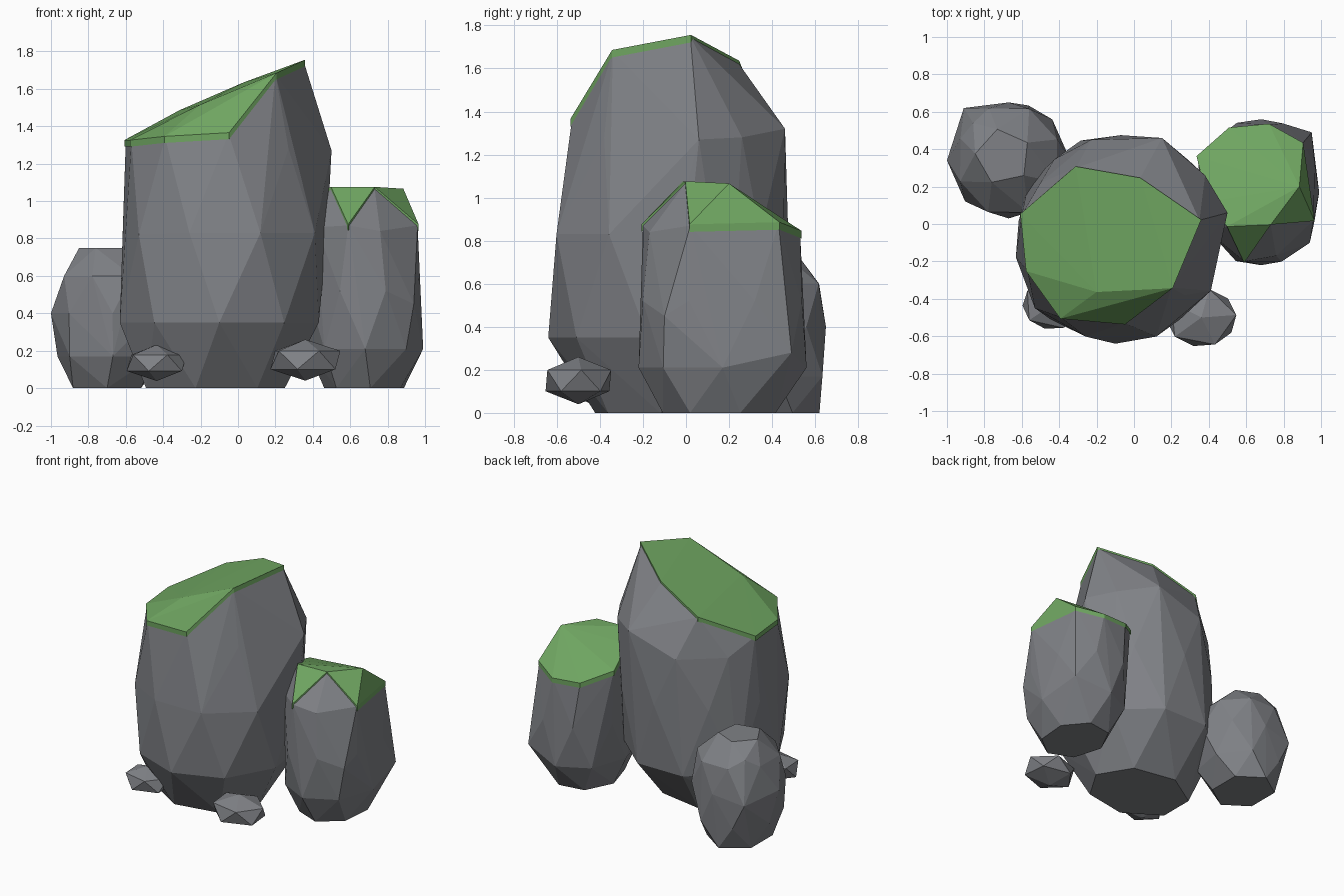
import bpy, bmesh
from math import sin, cos, radians
from mathutils import Vector

if "Cube" in bpy.data.objects:
    bpy.data.objects.remove(bpy.data.objects["Cube"])


def material(name, color):
    mat = bpy.data.materials.new(name)
    mat.diffuse_color = (*color, 1)
    mat.use_nodes = True
    mat.node_tree.nodes["Principled BSDF"].inputs["Base Color"].default_value = mat.diffuse_color
    return mat


moss_mat = material("moss_green", (0.16, 0.38, 0.12))
stone_mat = material("stone_grey", (0.215, 0.222, 0.24))


def add_object(name, bm, mat):
    mesh = bpy.data.meshes.new(name)
    bm.to_mesh(mesh)
    bm.free()
    mesh.materials.append(mat)
    obj = bpy.data.objects.new(name, mesh)
    bpy.context.collection.objects.link(obj)
    return obj


def ring(z, cx, cy, rx, ry, n, phase):
    return [(cx + rx * cos(radians(phase + 360 * i / n)),
             cy + ry * sin(radians(phase + 360 * i / n)), z) for i in range(n)]


def moss_cap(name, hull, moss_points):
    """Copy of the hull faces spanned by moss_points, with a short hanging rim."""
    cap = hull.copy()
    moss = [Vector(p) for p in moss_points]
    others = [f for f in cap.faces if f.normal.z < 0.1 or not all(
        any((v.co - m).length < 1e-4 for m in moss) for v in f.verts)]
    bmesh.ops.delete(cap, geom=others, context='FACES')
    centre = sum(moss, Vector()) / len(moss)
    for v in cap.verts:
        v.co.x += 0.018 * (v.co.x - centre.x)
        v.co.y += 0.018 * (v.co.y - centre.y)
        v.co.z += 0.006
    rim = [e for e in cap.edges if e.is_boundary]
    out = bmesh.ops.extrude_edge_only(cap, edges=rim)["geom"]
    for v in out:
        if isinstance(v, bmesh.types.BMVert):
            v.co.z -= 0.035
    bmesh.ops.recalc_face_normals(cap, faces=cap.faces[:])
    add_object(name, cap, moss_mat)


def rock(name, points, moss_points=()):
    """Faceted convex boulder, optionally with a moss cap."""
    bm = bmesh.new()
    for p in list(points) + list(moss_points):
        bm.verts.new(p)
    bmesh.ops.convex_hull(bm, input=bm.verts[:])
    loose = [v for v in bm.verts if not v.link_faces]
    bmesh.ops.delete(bm, geom=loose, context='VERTS')
    bmesh.ops.recalc_face_normals(bm, faces=bm.faces[:])
    if moss_points:
        moss_cap(name + "_moss", bm, moss_points)
    add_object(name, bm, stone_mat)


# Tall main rock with slanted mossy top
rock("main_rock",
     ring(0, -.14, -.12, .39, .31, 7, 0)
     + ring(.35, -.10, -.08, .54, .56, 9, 30)
     + ring(.83, -.07, -.08, .555, .555, 9, 10)
     + [(.50, .06, 1.27), (.27, -.38, 1.28), (.38, .26, 1.28), (-.53, -.45, .82),
        (.15, .46, 1.32), (-.23, .45, 1.20), (-.50, .22, 1.20)],
     [(-.60, .05, 1.32), (-.31, .30, 1.48), (.03, .24, 1.63), (.35, .02, 1.75),
      (.20, -.34, 1.68), (-.05, -.53, 1.36), (-.39, -.50, 1.34),
      (-.57, -.25, 1.32), (-.20, -.36, 1.51)])

# Medium right rock with jagged moss cap
rock("right_rock",
     ring(0, .68, .16, .22, .27, 7, 20)
     + ring(.21, .68, .17, .31, .39, 8, 0)
     + ring(.52, .67, .17, .32, .40, 8, 22)
     + [(.76, -.17, .84), (.42, -.06, .86), (.95, .49, .28), (.94, -.10, .45)],
     [(.50, -.01, 1.07), (.73, 0, 1.07), (.88, .20, 1.06), (.59, -.20, .87),
      (.96, .02, .87), (.90, .43, .88), (.72, .53, .84), (.51, .51, .85),
      (.34, .36, .93), (.40, .12, 1.02)])

# Small bare left rock
rock("left_rock",
     ring(0, -.70, .37, .21, .25, 6, 30)
     + ring(.17, -.68, .345, .29, .315, 7, 15)
     + ring(.40, -.67, .34, .33, .31, 8, 0)
     + ring(.60, -.67, .34, .28, .30, 8, 22)
     + ring(.75, -.70, .36, .15, .15, 5, 30)
     + [(-.91, .62, .36), (-.86, .54, .66)])

# Pebbles at the foot
for name, loc, size, turn in (("right_pebble", (.36, -.50, .15), (.21, .175, .11), 5),
                              ("left_pebble", (-.435, -.43, .135), (.18, .15, .097), 75)):
    bpy.ops.mesh.primitive_ico_sphere_add(subdivisions=1, radius=1)
    pebble = bpy.context.object
    pebble.name = name
    pebble.data.materials.append(stone_mat)
    for v in pebble.data.vertices:
        a, c = radians(turn), v.co.copy()
        v.co = (size[0] * (c.x * cos(a) - c.y * sin(a)),
                size[1] * (c.x * sin(a) + c.y * cos(a)), size[2] * c.z)
    pebble.location = loc
